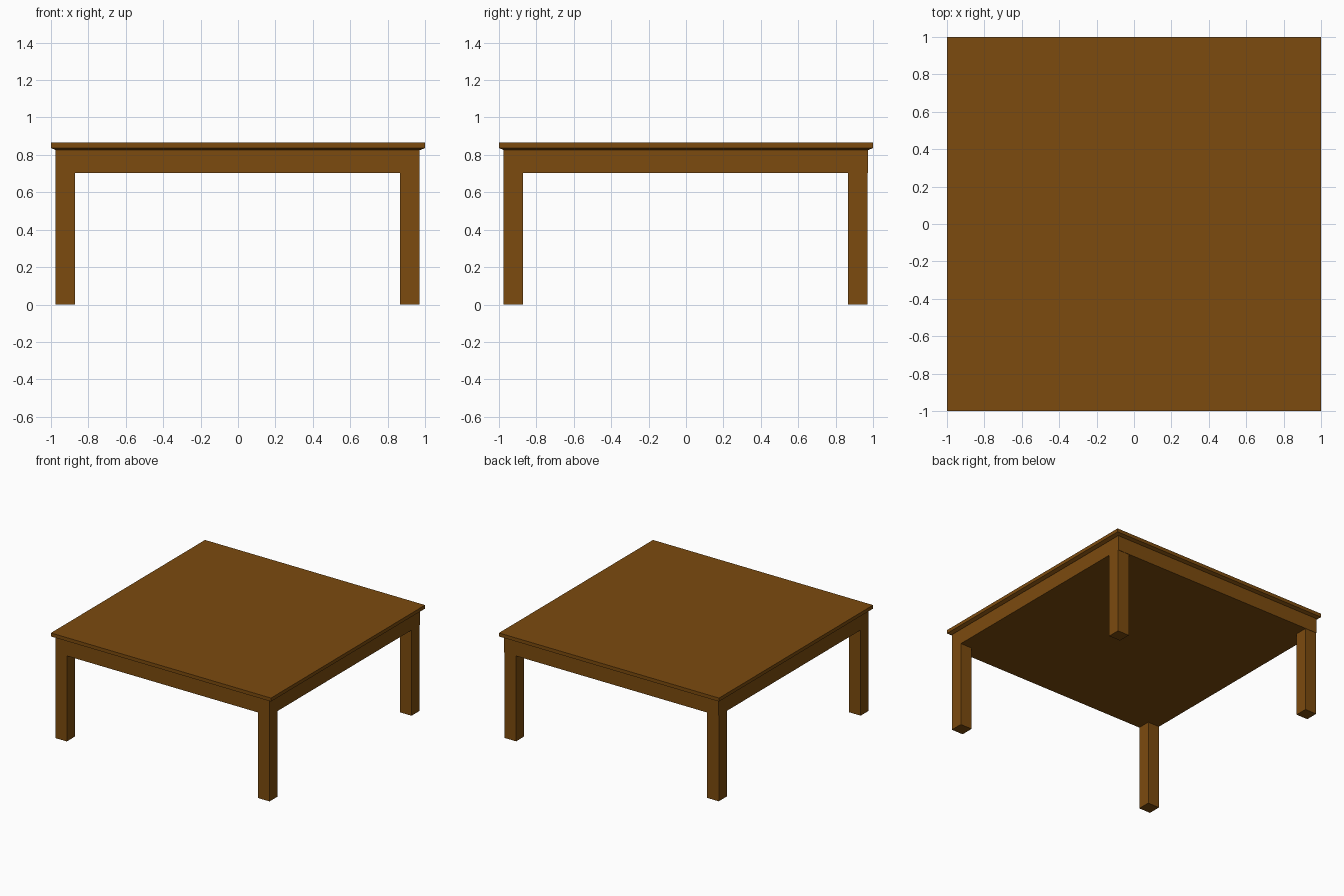
import bpy, bmesh

if "Cube" in bpy.data.objects:
    bpy.data.objects.remove(bpy.data.objects["Cube"])

wood = bpy.data.materials.new("brown wood")
wood.diffuse_color = (0.20, 0.07, 0.0045, 1)
wood.use_nodes = True
wood.node_tree.nodes["Principled BSDF"].inputs["Base Color"].default_value = wood.diffuse_color


def box(name, lo, hi, inset=0.0, lip=0.0):
    """Box between two corners; inset/lip add a sloped underside rim."""
    bm = bmesh.new()
    rings = [(lo[2], inset)] + ([(lo[2] + lip, 0)] if lip else []) + [(hi[2], 0)]
    loops = [[bm.verts.new((x, y, z)) for x, y in (
        (lo[0] + i, lo[1] + i), (hi[0] - i, lo[1] + i),
        (hi[0] - i, hi[1] - i), (lo[0] + i, hi[1] - i))] for z, i in rings]
    bm.faces.new(loops[0][::-1])
    bm.faces.new(loops[-1])
    for a, b in zip(loops, loops[1:]):
        for k in range(4):
            n = (k + 1) % 4
            bm.faces.new((a[k], a[n], b[n], b[k]))
    me = bpy.data.meshes.new(name)
    bm.to_mesh(me)
    bm.free()
    me.materials.append(wood)
    ob = bpy.data.objects.new(name, me)
    bpy.context.collection.objects.link(ob)
    return ob


# Table top with bevelled lower edge
box("table_top", (-1, -1, 0.826), (1, 1, 0.866), inset=0.024, lip=0.011)

# Solid apron block under the top
box("apron", (-0.977, -0.977, 0.703), (0.971, 0.973, 0.826))

# Four legs
for xn, x0, x1 in (("left", -0.977, -0.872), ("right", 0.865, 0.971)):
    for yn, y0, y1 in (("front", -0.977, -0.872), ("back", 0.866, 0.970)):
        box(f"{yn}_{xn}_leg", (x0, y0, 0), (x1, y1, 0.703))
